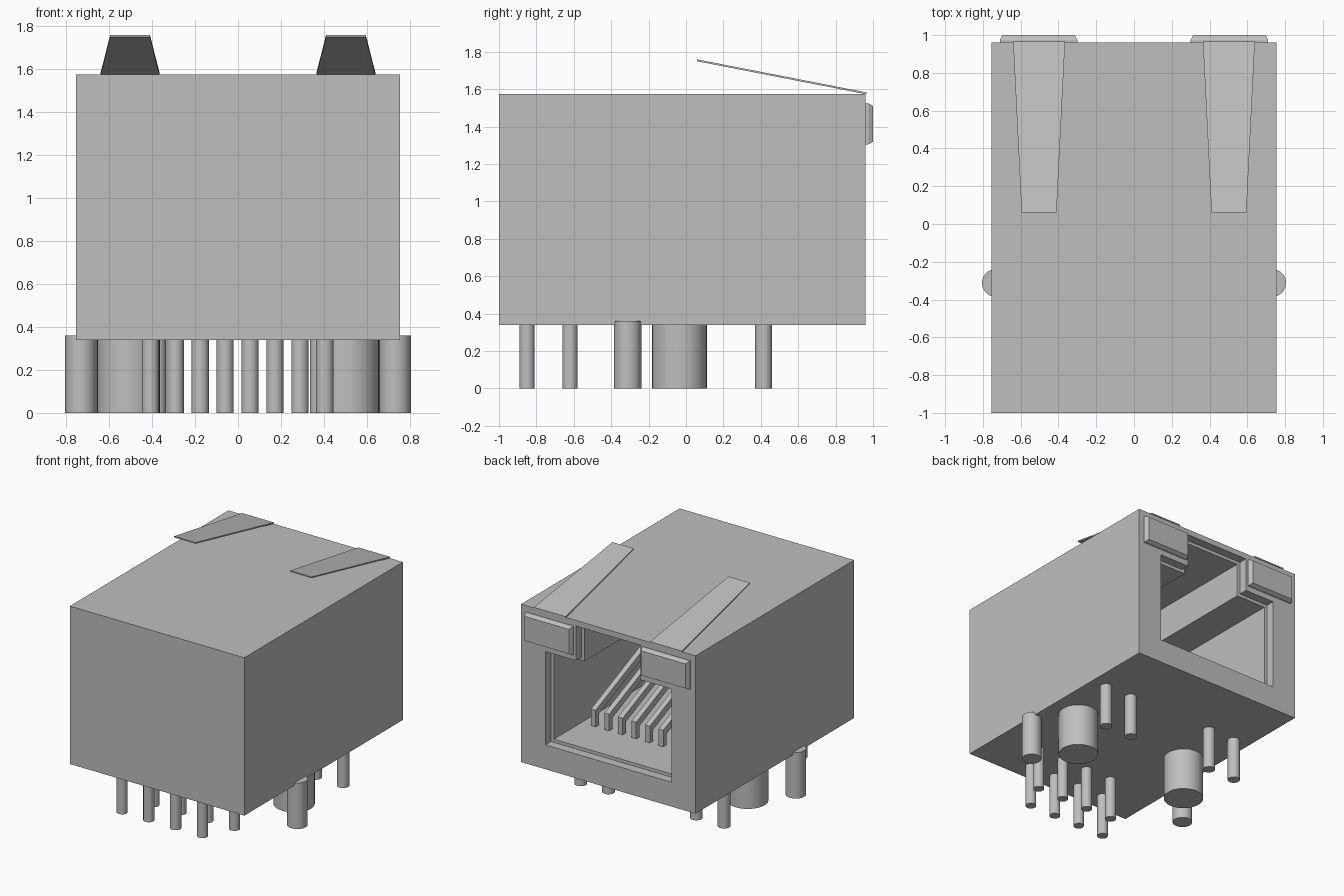
import bpy, bmesh, math
from mathutils import Vector

if "Cube" in bpy.data.objects:
    bpy.data.objects.remove(bpy.data.objects["Cube"])

grey = bpy.data.materials.new("light grey")
grey.use_nodes = True
grey.diffuse_color = (0.52, 0.52, 0.52, 1)
grey.node_tree.nodes["Principled BSDF"].inputs["Base Color"].default_value = grey.diffuse_color


def finish(name, bm):
    bmesh.ops.recalc_face_normals(bm, faces=bm.faces)
    mesh = bpy.data.meshes.new(name)
    bm.to_mesh(mesh)
    bm.free()
    mesh.materials.append(grey)
    obj = bpy.data.objects.new(name, mesh)
    bpy.context.collection.objects.link(obj)
    return obj


def prism(name, profile, axis, start, end, slope=0.0):
    """Extrude a flat profile along an axis; slope lifts it towards the front."""
    bm = bmesh.new()
    def place(p):
        a, b = p
        return {"x": (start, a, b), "y": (a, start, b), "z": (a, b, start)}[axis]
    face = bm.faces.new([bm.verts.new(place(p)) for p in profile])
    new = bmesh.ops.extrude_face_region(bm, geom=[face])["geom"]
    step = Vector([end - start if axis == c else 0 for c in "xyz"])
    bmesh.ops.translate(bm, vec=step, verts=[v for v in new if isinstance(v, bmesh.types.BMVert)])
    for v in bm.verts:
        v.co.z += (0.965 - v.co.y) * slope
    return finish(name, bm)


def rectangle(x0, x1, z0, z1):
    return [(x0, z0), (x1, z0), (x1, z1), (x0, z1)]


def pin(name, x, y, radius):
    bm = bmesh.new()
    bmesh.ops.create_cone(bm, cap_ends=True, segments=32, radius1=radius, radius2=radius, depth=0.36)
    bmesh.ops.translate(bm, vec=(x, y, 0.18), verts=bm.verts)
    obj = finish(name, bm)
    bpy.ops.object.select_all(action="DESELECT")
    obj.select_set(True)
    bpy.context.view_layer.objects.active = obj
    bpy.ops.object.shade_smooth_by_angle(angle=math.radians(40))


def socket_outline(inset):
    """Wide plug opening with a narrower latch notch above."""
    w, n = 0.545 - inset, 0.28 - inset
    bottom, shoulder, top = 0.53 + inset, 1.26 - inset, 1.53 - inset
    return [(-w, bottom), (w, bottom), (w, shoulder), (n, shoulder),
            (n, top), (-n, top), (-n, shoulder), (-w, shoulder)]


# Housing with a stepped socket opening at the back
body = prism("housing", rectangle(-0.755, 0.755, 0.34, 1.575), "y", -1, 0.96)
for inset, depth in ((0, 0.89), (0.025, -0.6)):
    cutter = prism("socket_cutter", socket_outline(inset), "y", depth, 1.1)
    cutter.hide_render = True
    mod = body.modifiers.new("socket", "BOOLEAN")
    mod.operation, mod.solver, mod.object = "DIFFERENCE", "EXACT", cutter
    bpy.context.view_layer.objects.active = body
    bpy.ops.object.modifier_apply(modifier=mod.name)
    bpy.data.objects.remove(cutter)

# Spring contacts rising into the socket
for i in range(8):
    x = (i - 3.5) * 0.117
    path = [(0.56, 0.56), (0.56, 0.69), (-0.61, 1.19), (-0.61, 1.13), (0.52, 0.647), (0.52, 0.56)]
    prism(f"contact_{i + 1}", path, "x", x - 0.02, x + 0.02)

for side, s in (("left", 1), ("right", -1)):
    # Sloping shield tab on the roof
    prism(f"{side}_spring_tab", [(s * 0.365, 0.965), (s * 0.64, 0.965), (s * 0.595, 0.06), (s * 0.41, 0.06)],
          "z", 1.573, 1.583, 0.195)

    # Indicator lamp with chamfered face
    xs = sorted((s * 0.30, s * 0.71))
    lamp = prism(f"{side}_indicator", rectangle(*xs, 1.305, 1.525), "y", 0.94, 0.975)
    bm = bmesh.new()
    bm.from_mesh(lamp.data)
    front = max(bm.faces, key=lambda f: f.calc_center_median().y)
    bmesh.ops.inset_region(bm, faces=[front], thickness=0.02, depth=0)
    bmesh.ops.translate(bm, vec=(0, 0.025, 0), verts=front.verts)
    bmesh.ops.recalc_face_normals(bm, faces=bm.faces)
    bm.to_mesh(lamp.data)
    bm.free()

    # Mounting posts, shield legs and lamp pins
    pin(f"{side}_mounting_post", s * 0.51, -0.035, 0.147)
    pin(f"{side}_shield_leg", s * 0.732, -0.312, 0.073)
    pin(f"{side}_outer_lamp_pin", s * 0.62, 0.415, 0.045)
    pin(f"{side}_inner_lamp_pin", s * 0.38, 0.415, 0.045)

# Two staggered rows of signal pins
for i in range(8):
    pin(f"signal_pin_{i + 1}", -0.408 + i * 0.116, -0.62 if i % 2 else -0.85, 0.04)
